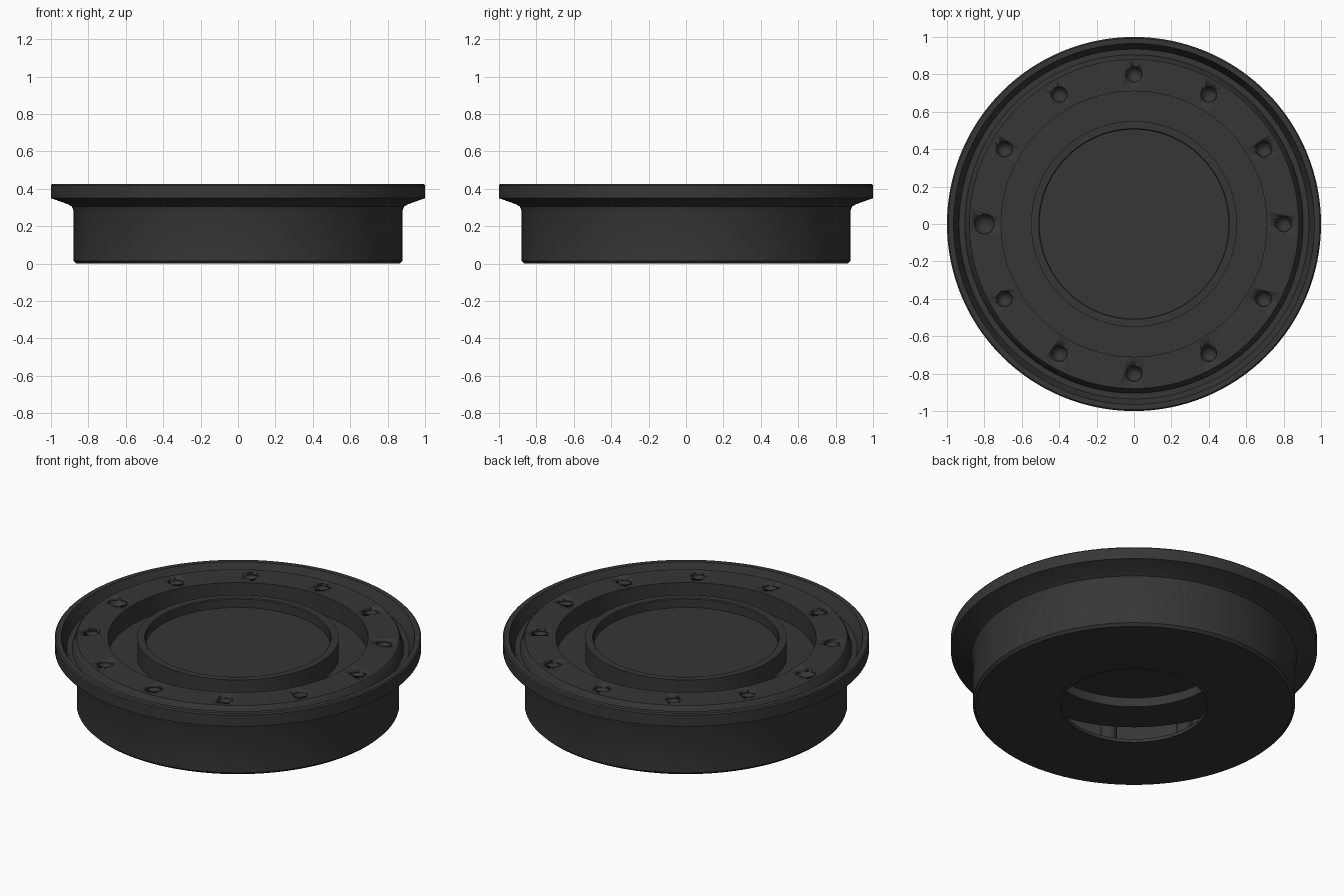
import bpy, bmesh, math
from mathutils import Matrix, Vector

cube = bpy.data.objects.get("Cube")
if cube:
    bpy.data.objects.remove(cube, do_unlink=True)

black = bpy.data.materials.new("matte_black")
black.use_nodes = True
COLOR = (0.037, 0.037, 0.038, 1)
black.diffuse_color = COLOR
black.node_tree.nodes["Principled BSDF"].inputs["Base Color"].default_value = COLOR


def finish(name, bm):
    """Turn a bmesh into a smooth shaded object with sharp edges kept."""
    bmesh.ops.recalc_face_normals(bm, faces=bm.faces)
    mesh = bpy.data.meshes.new(name)
    bm.to_mesh(mesh)
    bm.free()
    mesh.materials.append(black)
    obj = bpy.data.objects.new(name, mesh)
    bpy.context.collection.objects.link(obj)
    bpy.ops.object.select_all(action='DESELECT')
    obj.select_set(True)
    bpy.context.view_layer.objects.active = obj
    bpy.ops.object.shade_smooth_by_angle(angle=math.radians(30))
    return obj


def lathe(profile, steps, closed):
    """Spin a (radius, height) profile around the z axis."""
    bm = bmesh.new()
    verts = [bm.verts.new((r, 0, z)) for r, z in profile]
    pairs = list(zip(verts, verts[1:]))
    if closed:
        pairs.append((verts[-1], verts[0]))
    edges = [bm.edges.new(p) for p in pairs if p[0].co.x + p[1].co.x > 0]
    bmesh.ops.spin(bm, geom=verts + edges, cent=(0, 0, 0), axis=(0, 0, 1),
                   angle=math.tau, steps=steps, use_duplicate=False)
    bmesh.ops.remove_doubles(bm, verts=bm.verts, dist=1e-5)
    return bm


# Hollow body: open base, flared rim with groove, recess, raised ring, sunken disc
outside = [(.40, 0), (.865, 0), (.88, .015), (.88, .285), (.888, .305), (.91, .318),
           (1, .35), (1, .418), (.993, .425), (.965, .425), (.935, .355), (.905, .355),
           (.887, .412), (.88, .42), (.71, .42), (.71, .305), (.55, .305), (.55, .42),
           (.51, .42), (.505, .415), (.505, .365), (0, .365)]
inside = [(0, .34), (.505, .34), (.505, .285), (.73, .285), (.73, .40), (.86, .40),
          (.86, .02), (.40, .02)]
body = finish("body", lathe(outside + inside, 128, True))

# Twelve bolt positions, the one on the right side being larger
COUNT = 12
bolts = []
for i in range(COUNT):
    a = math.tau * i / COUNT
    place = Vector((.8 * math.cos(a), .8 * math.sin(a), 0))
    bolts.append((place, .052 if i == COUNT // 2 else .042))

# Cutter for the bolt holes
holes = bmesh.new()
for place, radius in bolts:
    bmesh.ops.create_cone(holes, cap_ends=True, segments=32, radius1=radius,
                          radius2=radius, depth=.1,
                          matrix=Matrix.Translation(place + Vector((0, 0, .42))))
cutter = finish("hole_cutter", holes)
cutter.hide_render = True
cutter.hide_set(True)
cut = body.modifiers.new("bolt_holes", 'BOOLEAN')
cut.operation = 'DIFFERENCE'
cut.solver = 'EXACT'
cut.object = cutter

# Dimpled posts hanging below each hole
for i, (place, r) in enumerate(bolts):
    profile = [(0, .23), (r + .003, .23), (r + .003, .405), (r - .001, .405),
               (r * .8, .388), (r * .45, .375), (0, .37)]
    post = finish(f"bolt_post_{i + 1}", lathe(profile, 32, False))
    post.location = place
